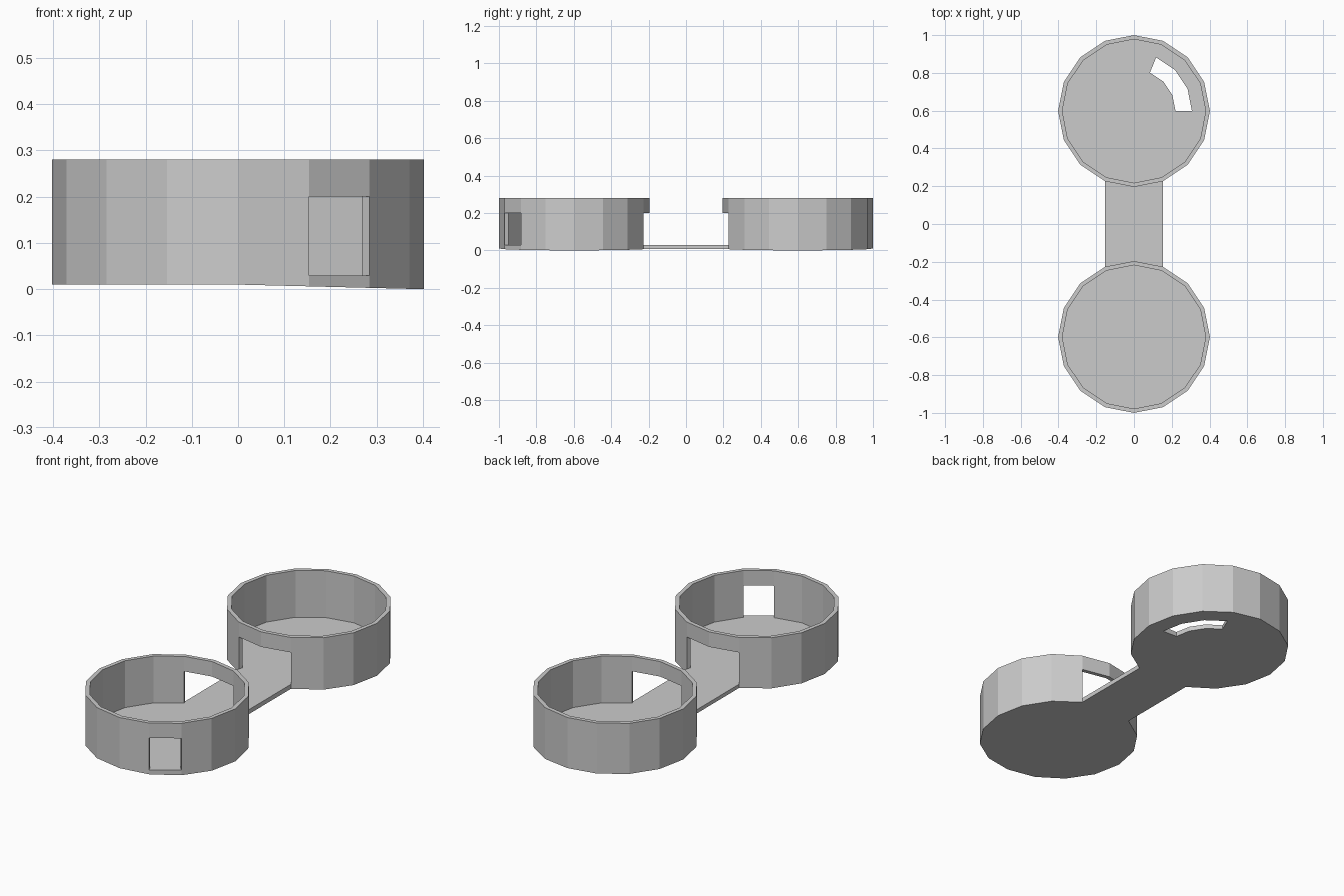
import bpy, bmesh
from math import cos, sin, pi

if "Cube" in bpy.data.objects:
    bpy.data.objects.remove(bpy.data.objects["Cube"])

SIDES = 16
RADII = [0.0, 0.22, 0.307, 0.38, 0.402]     # floor rings, then wall inside and outside
LEVELS = [0.01, 0.03, 0.20, 0.28]           # underside, floor top, door head, wall top
WALL = len(RADII) - 2


def link(name, bm):
    bmesh.ops.recalc_face_normals(bm, faces=bm.faces)
    mesh = bpy.data.meshes.new(name)
    bm.to_mesh(mesh)
    bm.free()
    obj = bpy.data.objects.new(name, mesh)
    bpy.context.collection.objects.link(obj)
    return obj


def underside(x):
    # the base sags slightly towards +x
    return LEVELS[0] - 0.01 * min(1.0, max(0.0, x) / 0.402)


def round_room(name, cy, openings, slot=()):
    """Round room made of sector cells; only exposed cell sides get faces."""
    bm = bmesh.new()
    cache = {}

    def solid(i, j, k):
        i %= SIDES
        if not (0 <= j <= WALL and 0 <= k <= 2):
            return False
        if k == 0:
            return not (j == 1 and i in slot)
        return j == WALL and not (k == 1 and i in openings)

    def vert(i, j, k):
        key = (i % SIDES if j else 0, j, k)
        if key not in cache:
            a = 2 * pi * key[0] / SIDES
            x, y = RADII[j] * cos(a), RADII[j] * sin(a)
            z = LEVELS[k] if k else underside(x)
            cache[key] = bm.verts.new((x, cy + y, z))
        return cache[key]

    # neighbour offset and the four corners of the side shared with it
    sides = []
    for axis in range(3):
        for step in (0, 1):
            off = [0, 0, 0]
            off[axis] = 1 if step else -1
            loop = [[p, q] for p, q in ((0, 0), (1, 0), (1, 1), (0, 1))]
            for c in loop:
                c.insert(axis, step)
            sides.append((off, loop))

    for i in range(SIDES):
        for j in range(WALL + 1):
            for k in range(3):
                if not solid(i, j, k):
                    continue
                for (di, dj, dk), loop in sides:
                    if solid(i + di, j + dj, k + dk):
                        continue
                    vs = list(dict.fromkeys(vert(i + a, j + b, k + c) for a, b, c in loop))
                    if len(vs) > 2:
                        bm.faces.new(vs)
    return link(name, bm)


# Rooms: doorway to the corridor, a window at the front, a curved floor slot at the back
round_room("back_room", 0.598, openings={11, 12}, slot={0, 1, 2})
round_room("front_room", -0.598, openings={3, 4, 13})

# Corridor floor fitted to the doorway edges
R = RADII[-1]
hw, ey, my = R * sin(pi / 8), 0.598 - R * cos(pi / 8), 0.598 - R
outline = [(-hw, -ey), (0, -my), (hw, -ey), (hw, ey), (0, my), (-hw, ey)]
bm = bmesh.new()
base = bm.faces.new([bm.verts.new((x, y, underside(x))) for x, y in outline])
top = bmesh.ops.extrude_face_region(bm, geom=[base])["geom"]
for v in top:
    if isinstance(v, bmesh.types.BMVert):
        v.co.z = LEVELS[1]
if not base.is_valid or len(bm.faces) < 8:
    bm.faces.new([v for v in bm.verts if v.co.z < 0.02])
link("corridor_floor", bm)
